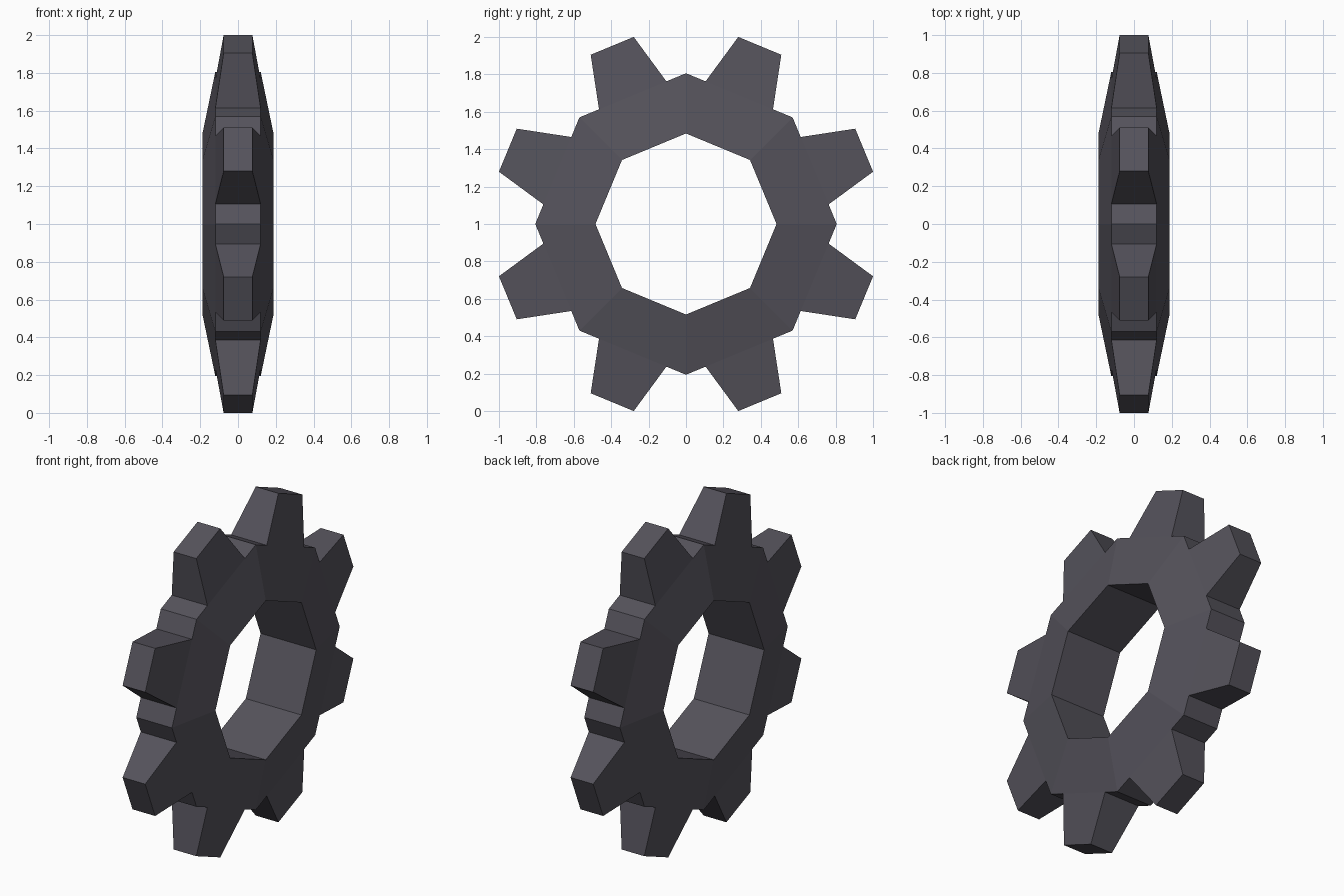
import bpy, bmesh
from math import sin, cos, pi

if "Cube" in bpy.data.objects:
    bpy.data.objects.remove(bpy.data.objects["Cube"])

N = 8
R_IN, R_OUT = 0.484, 0.806           # octagon corner radii
X_IN, X_OUT, X_TIP = 0.187, 0.12, 0.076  # half thicknesses
R_FLAT = R_OUT * cos(pi / N)         # middle of an octagon side
R_TIP, W_BASE, W_TIP = 1.031, 0.195, 0.1245

bm = bmesh.new()


def pair(a, r, t, x):
    """Two vertices at +x and -x, at angle a, radius r, sideways offset t."""
    y, z = r * sin(a) + t * cos(a), 1 + r * cos(a) - t * sin(a)
    return [bm.verts.new((s * x, y, z)) for s in (1, -1)]


inner = [pair(2 * pi * i / N, R_IN, 0, X_IN) for i in range(N)]
outer = [pair(2 * pi * i / N, R_OUT, 0, X_OUT) for i in range(N)]


def wall(p, q):
    bm.faces.new((p[0], q[0], q[1], p[1]))


for i in range(N):
    j = (i + 1) % N
    a = 2 * pi * (i + 0.5) / N
    b0, b1 = (pair(a, R_FLAT, s * W_BASE, X_OUT) for s in (-1, 1))
    t0, t1 = (pair(a, R_TIP, s * W_TIP, X_TIP) for s in (-1, 1))
    # bore, rim strips and the tapered tooth
    wall(inner[i], inner[j])
    for p, q in ((outer[i], b0), (b0, t0), (t0, t1), (t1, b1), (b1, outer[j])):
        wall(p, q)
    # sloped ring face and tooth face on both sides
    for s in (0, 1):
        bm.faces.new((inner[i][s], outer[i][s], b0[s], b1[s], outer[j][s], inner[j][s]))
        bm.faces.new((b0[s], t0[s], t1[s], b1[s]))

bmesh.ops.recalc_face_normals(bm, faces=bm.faces[:])
mesh = bpy.data.meshes.new("gear_wheel")
bm.to_mesh(mesh)
bm.free()
gear = bpy.data.objects.new("gear_wheel", mesh)
bpy.context.collection.objects.link(gear)

# dark metal
mat = bpy.data.materials.new("dark_metal")
mat.diffuse_color = (0.09, 0.085, 0.105, 1)
mat.use_nodes = True
mat.node_tree.nodes["Principled BSDF"].inputs["Base Color"].default_value = mat.diffuse_color
mesh.materials.append(mat)
